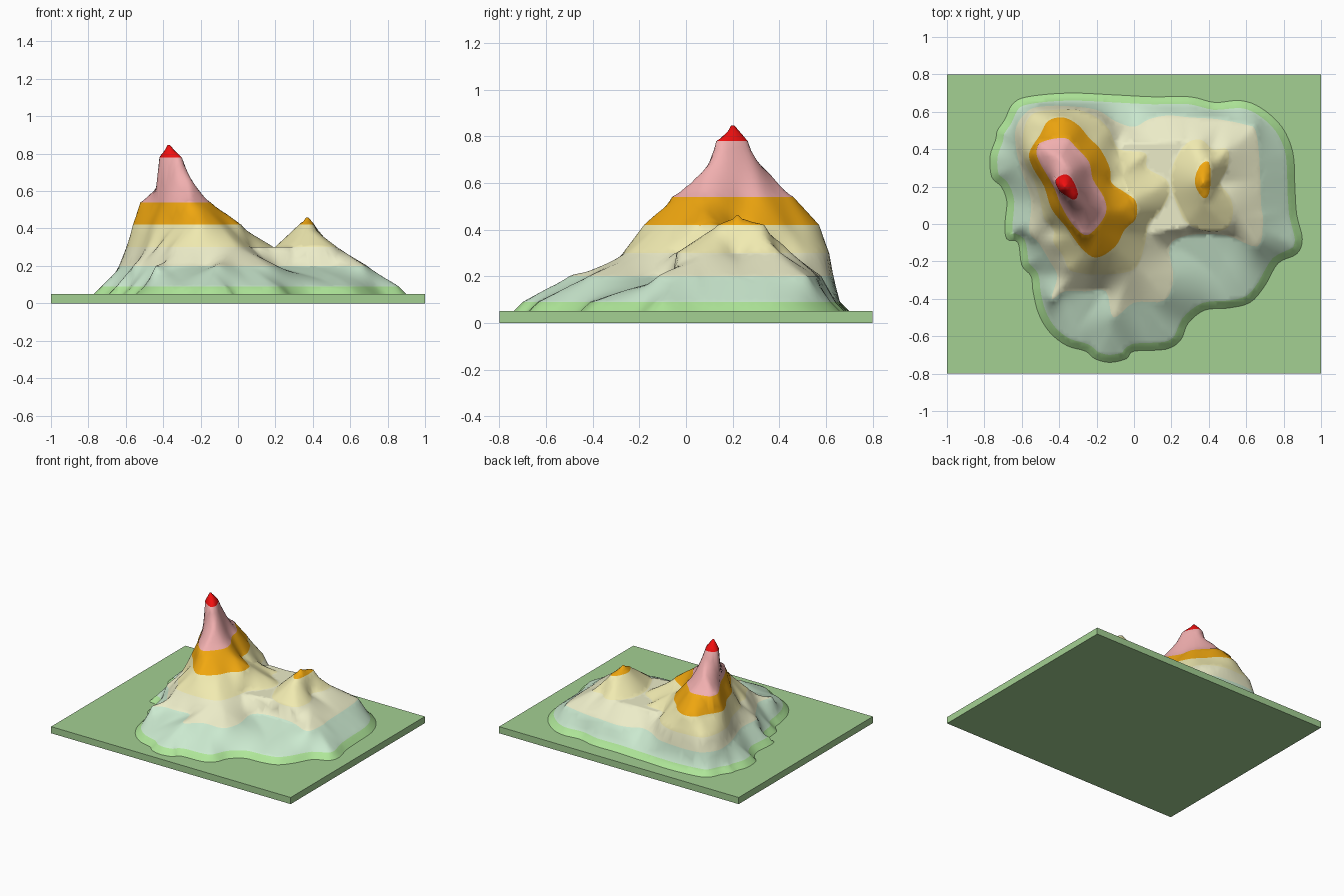
import bpy
from mathutils import Vector, geometry, kdtree

if "Cube" in bpy.data.objects:
    bpy.data.objects.remove(bpy.data.objects["Cube"])


def pts(*v):
    """Contour points from x, y pairs in hundredths."""
    return [Vector((x / 100, y / 100)) for x, y in zip(v[::2], v[1::2])]


def smooth(p, n):
    """Closed Catmull-Rom curve through p with n steps per span."""
    out = []
    for i in range(len(p)):
        a, b, c, d = (p[(i + k) % len(p)] for k in (-1, 0, 1, 2))
        for s in range(n):
            t = s / n
            out.append(0.5 * (2 * b + (c - a) * t + (2 * a - 5 * b + 4 * c - d) * t * t
                              + (3 * b - a - 3 * c + d) * t ** 3))
    return out


def inset(p, w):
    out = []
    for i in range(len(p)):
        t = (p[(i + 1) % len(p)] - p[i - 1]).normalized()
        out.append(p[i] + Vector((t.y, -t.x)) * w)
    return out


class Contour:
    """One height line; nested lines are its children."""
    all = []

    def __init__(self, points, z, colour, children=(), power=1.0, steps=4):
        self.z, self.colour, self.children, self.power = z, colour, children, power
        self.line = smooth(points, steps)
        dense = smooth(points, steps * 4)
        self.kd = kdtree.KDTree(len(dense))
        for i, q in enumerate(dense):
            self.kd.insert((q.x, q.y, 0), i)
        self.kd.balance()
        Contour.all.append(self)

    def dist(self, q):
        return self.kd.find((q.x, q.y, 0))[2]

    def contains(self, q):
        inside, a = False, self.line[-1]
        for b in self.line:
            if (a.y > q.y) != (b.y > q.y) and q.x < a.x + (q.y - a.y) * (b.x - a.x) / (b.y - a.y):
                inside = not inside
            a = b
        return inside

    def locate(self, q):
        for c in self.children:
            if c.contains(q):
                return c.locate(q)
        return self

    def height(self, q):
        if not self.children:
            return self.z
        near = min(self.children, key=lambda c: c.dist(q))
        lo, hi = self.dist(q), near.dist(q)
        return self.z + (near.z - self.z) * (lo / max(lo + hi, 1e-6)) ** self.power


def apex(x, y, z, colour):
    r = 0.006
    return Contour([Vector((x + r * a, y + r * b)) for a, b in ((-1, 0), (0, 1), (1, 0), (0, -1))],
                   z, colour, steps=1)


GREEN, RIM, MINT, CREAM, YELLOW, ORANGE, PINK, RED = range(8)
colours = [("base_green", (.37, .63, .29)), ("rim_green", (.43, .80, .32)), ("mint", (.60, .82, .63)),
           ("cream", (.84, .84, .58)), ("yellow", (.88, .83, .44)), ("orange", (.88, .39, .005)),
           ("pink", (.88, .43, .43)), ("red", (.88, .005, .005))]
mats = []
for name, c in colours:
    m = bpy.data.materials.new(name)
    m.diffuse_color = (*c, 1)
    m.use_nodes = True
    m.node_tree.nodes["Principled BSDF"].inputs["Base Color"].default_value = m.diffuse_color
    mats.append(m)

# main peak, from the top down
red = Contour(pts(-42, 23, -39, 26, -35, 26, -32, 22, -30, 16, -32, 13, -36, 15, -40, 18), .78, RED,
              [apex(-.37, .2, .847, RED)], .9)
pink = Contour(pts(-52, 40, -49, 44, -37, 46, -31, 41, -24, 33, -22, 24, -16, 14, -15, 6, -20, -2,
                   -26, -6, -33, 0, -39, 10, -43, 20, -51, 34), .54, PINK, [red], 1.3)
orange = Contour(pts(-56, 38, -50, 48, -46, 55, -38, 57, -30, 53, -24, 46, -18, 40, -13, 30, -12, 22,
                     -5, 17, 1, 12, 1, 3, -5, -3, -10, -12, -20, -18, -28, -13, -36, -2, -44, 8,
                     -48, 20, -54, 30), .42, ORANGE, [pink])
main_hill = Contour(pts(-54, 59, -42, 61, -30, 61, -20, 57, -13, 50, -8, 40, 6, 38, 7, 30, 17, 24, 19, 17,
                        15, 8, 8, 0, 6, -10, 2, -22, -5, -26, -20, -27, -30, -26, -35, -24, -38, -17,
                        -43, -10, -43, -3, -48, 3, -50, 12, -53, 22, -59, 35, -59, 50), .30, YELLOW, [orange])
# small peak and the flat saddle
small_top = Contour(pts(33, 20, 33, 26, 36, 32, 40, 33, 41, 25, 40, 16, 37, 14), .42, ORANGE,
                    [apex(.37, .22, .46, ORANGE)])
small_hill = Contour(pts(20, 20, 21, 32, 28, 43, 36, 45, 42, 40, 50, 40, 50, 30, 46, 22, 51, 15, 53, 7,
                         50, -2, 40, -4, 29, 0, 24, 8), .30, YELLOW, [small_top])
saddle = Contour(pts(-8, 40, 10, 43, 30, 43, 35, 20, 30, 0, 18, -3, 8, -4, 0, 10), .30, CREAM)
# lower slopes
cream = Contour(pts(-63, 52, -56, 61, -47, 63, -35, 63, -20, 61, -10, 55, 0, 52, 8, 56, 18, 58, 30, 57,
                    45, 56, 60, 53, 65, 50, 67, 35, 68, 10, 69, 2, 66, -12, 49, -6, 29, -6, 19, -12,
                    21, -29, 16, -41, 0, -42, -11, -50, -15, -36, -26, -36, -37, -36, -44, -40, -41, -28,
                    -45, -20, -51, -10, -56, -4, -55, 12, -60, 28, -63, 40), .20, CREAM,
                [main_hill, small_hill, saddle])
outline = pts(-69, 56, -65, 64, -57, 68, -35, 70, -10, 69, 10, 68, 30, 68, 43, 65, 57, 66, 68, 62, 79, 52,
              85, 38, 86, 20, 87, 5, 90, -8, 87, -16, 77, -21, 70, -33, 62, -42, 50, -45, 38, -46, 29, -53,
              25, -62, 17, -67, 0, -68, -4, -72, -13, -74, -21, -72, -26, -68, -36, -65, -45, -58,
              -51, -48, -54, -36, -55, -28, -60, -22, -62, -10, -68, -8, -69, 0, -68, 12, -71, 20,
              -76, 25, -77, 36, -74, 45, -73, 50)
mint = Contour(inset(smooth(outline, 2), .04), .09, MINT, [cream], steps=2)
foot = Contour(outline, .05, RIM, [mint])

# terrain: triangulate the contour lines plus a fill grid, then lift
verts, edges = [], []
for c in Contour.all:
    n, k = len(verts), len(c.line)
    verts += c.line
    edges += [(n + i, n + (i + 1) % k) for i in range(k)]
step = .02
for i in range(-39, 46):
    for j in range(-37, 36):
        q = Vector((i * step + (j % 2) * step / 2, j * step))
        if foot.contains(q) and min(c.dist(q) for c in Contour.all) > .008:
            verts.append(q)
v2, _, f2, *_ = geometry.delaunay_2d_cdt(verts, edges, [], 0, 1e-5)
faces, slots = [], []
for f in f2:
    mid = sum((v2[i] for i in f), Vector((0, 0))) / len(f)
    if foot.contains(mid):
        faces.append(f)
        slots.append(foot.locate(mid).colour)
me = bpy.data.meshes.new("terrain")
me.from_pydata([(q.x, q.y, foot.locate(q).height(q)) for q in v2], [], faces)
for m in mats:
    me.materials.append(m)
me.polygons.foreach_set("material_index", slots)
me.polygons.foreach_set("use_smooth", [True] * len(faces))
terrain = bpy.data.objects.new("terrain", me)
bpy.context.collection.objects.link(terrain)

# base board
bpy.ops.mesh.primitive_cube_add(size=1, location=(0, 0, .025))
base = bpy.context.object
base.name = "base_board"
base.scale = (2, 1.6, .05)
base.data.materials.append(mats[GREEN])
